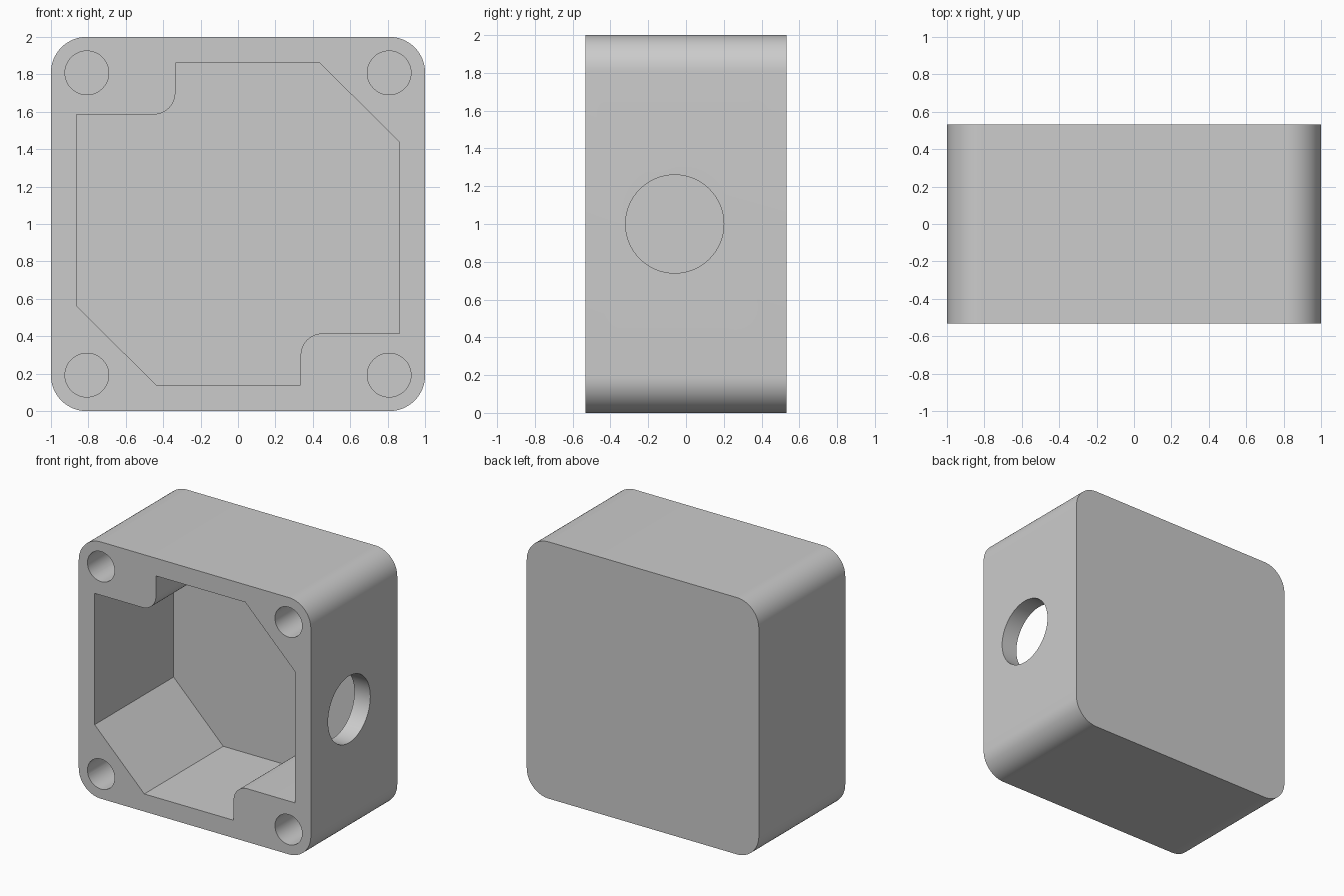
import bpy, bmesh, math
from mathutils import Vector

if "Cube" in bpy.data.objects:
    bpy.data.objects.remove(bpy.data.objects["Cube"])

FRONT, BACK, CAVITY_BACK = -0.532, 0.532, 0.44


def arc(cx, cz, r, a0, a1, n=16):
    angles = [math.radians(a0 + (a1 - a0) * i / n) for i in range(n + 1)]
    return [(cx + r * math.cos(a), cz + r * math.sin(a)) for a in angles]


def circle(cx, cz, r, n=64):
    return arc(cx, cz, r, 0, 360, n)[:-1]


def prism(name, points, start, end, axis="y"):
    """Extrude a closed profile along y (points are x, z) or x (points are y, z)."""
    def place(p, d):
        return Vector((p[0], d, p[1]) if axis == "y" else (d, p[0], p[1]))
    bm = bmesh.new()
    face = bm.faces.new([bm.verts.new(place(p, start)) for p in points])
    ext = bmesh.ops.extrude_face_region(bm, geom=[face])
    verts = [g for g in ext["geom"] if isinstance(g, bmesh.types.BMVert)]
    shift = place((0, 0), end - start)
    bmesh.ops.translate(bm, verts=verts, vec=shift)
    bmesh.ops.recalc_face_normals(bm, faces=bm.faces[:])
    mesh = bpy.data.meshes.new(name)
    bm.to_mesh(mesh)
    bm.free()
    obj = bpy.data.objects.new(name, mesh)
    bpy.context.collection.objects.link(obj)
    return obj


# Rounded square housing
R = 0.19
outline = (arc(1 - R, 2 - R, R, 0, 90) + arc(R - 1, 2 - R, R, 90, 180)
           + arc(R - 1, R, R, 180, 270) + arc(1 - R, R, R, 270, 360))
housing = prism("housing", outline, FRONT, BACK)

# Front cavity: two chamfered corners and two rounded screw bosses
half = [(0.335, 0.138)] + arc(0.452, 0.298, 0.117, 180, 90) + [(0.863, 0.415), (0.863, 1.438), (0.435, 1.863)]
profile = half + [(-x, 2 - z) for x, z in half]
cutters = [prism("cavity_cutter", profile, FRONT - 0.1, CAVITY_BACK)]

# Blind screw holes in the four corners
for x in (-0.808, 0.808):
    for z in (0.192, 1.808):
        cutters.append(prism("screw_hole_cutter", circle(x, z, 0.117, 48), FRONT - 0.1, CAVITY_BACK))

# Cable opening through the right wall
cutters.append(prism("cable_hole_cutter", circle(-0.06, 1.0, 0.26), 0.7, 1.1, "x"))

# Cut the openings and discard the cutters
bpy.context.view_layer.objects.active = housing
for cutter in cutters:
    cutter.hide_render = True
    mod = housing.modifiers.new("cut", "BOOLEAN")
    mod.operation = "DIFFERENCE"
    mod.solver = "EXACT"
    mod.object = cutter
    bpy.ops.object.modifier_apply(modifier=mod.name)
    bpy.data.objects.remove(cutter)

# Smooth the rounded surfaces, keep hard edges
bpy.ops.object.select_all(action="DESELECT")
housing.select_set(True)
bpy.ops.object.shade_smooth_by_angle(angle=math.radians(30))
